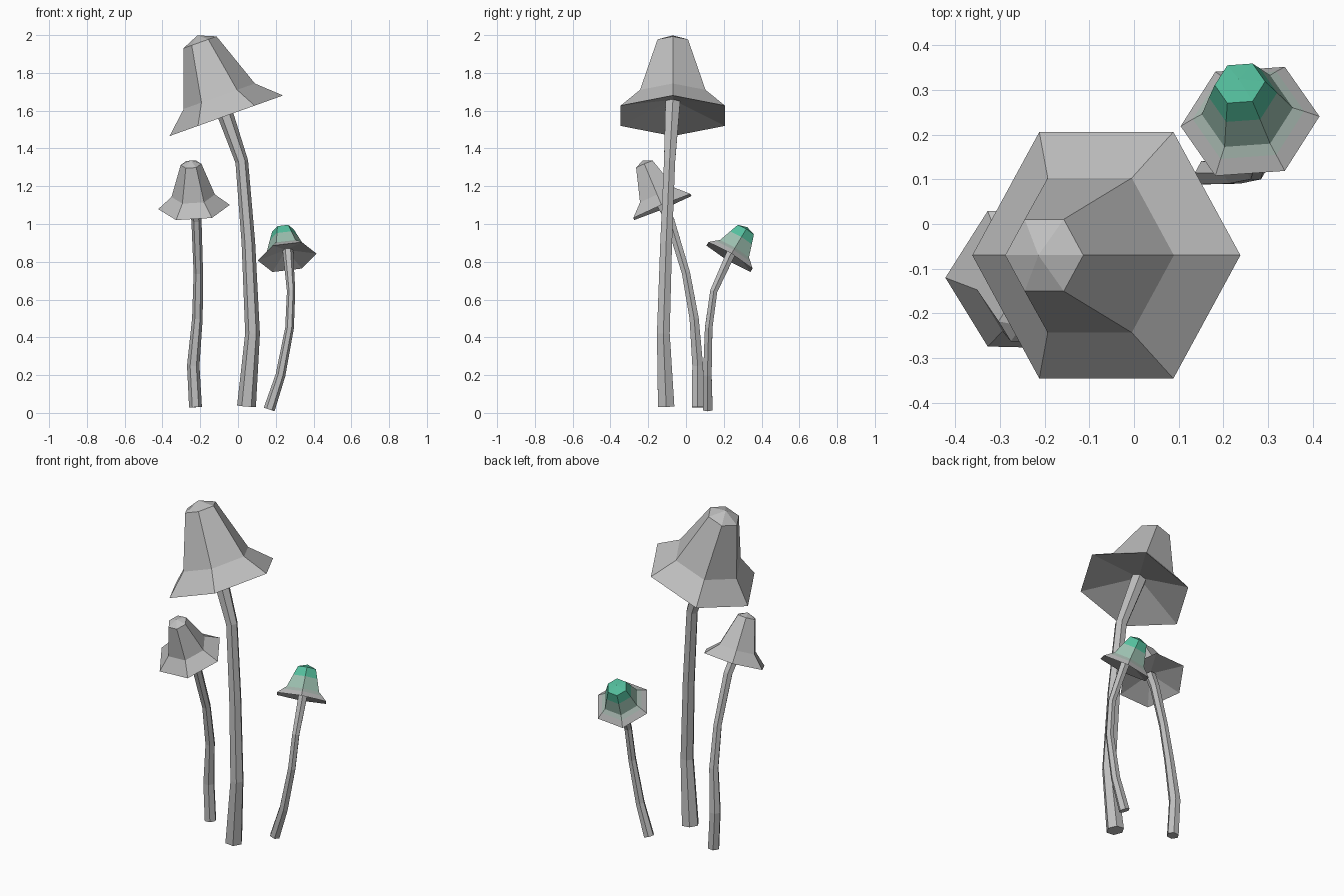
import bpy, bmesh, math
from mathutils import Vector

old = bpy.data.objects.get("Cube")
if old:
    bpy.data.objects.remove(old)


def material(name, rgb):
    m = bpy.data.materials.new(name)
    m.use_nodes = True
    m.diffuse_color = (*rgb, 1)
    m.node_tree.nodes["Principled BSDF"].inputs["Base Color"].default_value = (*rgb, 1)
    return m


grey = material("grey", (0.52, 0.52, 0.52))
green = material("green", (0.09, 0.52, 0.34))
soft = material("soft_green", (0.33, 0.52, 0.43))
pale = material("pale_green", (0.42, 0.52, 0.47))
SIDES = 6


def ring(bm, center, normal, radius):
    """Hexagon of vertices around an axis, one corner pointing along x."""
    n = Vector(normal).normalized()
    u = (Vector((1, 0, 0)) - n * n.x).normalized()
    v = n.cross(u)
    angles = [math.tau * i / SIDES for i in range(SIDES)]
    return [bm.verts.new(Vector(center) + radius * (u * math.cos(a) + v * math.sin(a)))
            for a in angles]


def bridge(bm, low, high, mat=0):
    for i in range(SIDES):
        j = (i + 1) % SIDES
        bm.faces.new((low[i], low[j], high[j], high[i])).material_index = mat


def fan(bm, loop, tip, mat=0):
    point = bm.verts.new(tip)
    for i in range(SIDES):
        bm.faces.new((loop[i], loop[(i + 1) % SIDES], point)).material_index = mat


def finish(bm, name, mats):
    bmesh.ops.recalc_face_normals(bm, faces=bm.faces)
    mesh = bpy.data.meshes.new(name)
    bm.to_mesh(mesh)
    bm.free()
    for m in mats:
        mesh.materials.append(m)
    bpy.context.collection.objects.link(bpy.data.objects.new(name, mesh))


def cap(name, center, axis, rings, tip, hollow, mats=(grey,)):
    """Bell cap: rings are (height along axis, radius, material of band above)."""
    bm = bmesh.new()
    c, n = Vector(center), Vector(axis).normalized()
    loops = [ring(bm, c + n * h, n, r) for h, r, _ in rings]
    for k in range(len(rings) - 1):
        bridge(bm, loops[k], loops[k + 1], rings[k][2])
    fan(bm, loops[-1], c + n * tip, rings[-1][2])
    fan(bm, loops[0], c + n * hollow)
    finish(bm, name, mats)


def stem(name, path):
    """Bent tapering stalk: path is (x, y, z, radius)."""
    bm = bmesh.new()
    pts = [Vector(p[:3]) for p in path]
    loops = []
    for i, p in enumerate(path):
        before = pts[i] - pts[i - 1] if i else Vector()
        after = pts[i + 1] - pts[i] if i + 1 < len(pts) else Vector()
        loops.append(ring(bm, pts[i], before.normalized() + after.normalized(), p[3]))
    for low, high in zip(loops, loops[1:]):
        bridge(bm, low, high)
    bm.faces.new(loops[0])
    bm.faces.new(loops[-1])
    finish(bm, name, (grey,))


# Tall mushroom
cap("tall_cap", (-0.062, -0.07, 1.573), (-0.337, 0, 0.942),
    [(0, 0.319, 0), (0.11, 0.2, 0), (0.413, 0.093, 0)], 0.452, 0.09)
stem("tall_stem", [(0.045, -0.105, 0.035, 0.05), (0.077, -0.12, 0.42, 0.039),
                   (0.055, -0.105, 0.9, 0.036), (0.02, -0.087, 1.33, 0.034),
                   (-0.09, -0.07, 1.645, 0.045)])

# Middle mushroom
cap("middle_cap", (-0.233, -0.125, 1.09), (-0.064, -0.386, 0.92),
    [(0, 0.19, 0), (0.065, 0.115, 0), (0.245, 0.055, 0)], 0.268, 0.055)
stem("middle_stem", [(-0.225, 0.06, 0.03, 0.034), (-0.237, 0.062, 0.25, 0.033),
                     (-0.215, 0.043, 0.5, 0.028), (-0.21, 0, 0.74, 0.025),
                     (-0.22, -0.085, 1.02, 0.027), (-0.235, -0.14, 1.125, 0.03)])

# Small mushroom, fading from green crown to grey brim
cap("small_cap", (0.26, 0.23, 0.825), (-0.136, 0.51, 0.85),
    [(0, 0.157, 0), (0.027, 0.126, 2), (0.045, 0.103, 3), (0.115, 0.077, 1),
     (0.167, 0.057, 1)], 0.186, 0.045, (grey, green, pale, soft))
stem("small_stem", [(0.165, 0.115, 0.018, 0.03), (0.225, 0.113, 0.2, 0.026),
                    (0.273, 0.12, 0.45, 0.023), (0.281, 0.147, 0.645, 0.022),
                    (0.264, 0.245, 0.86, 0.028)])
